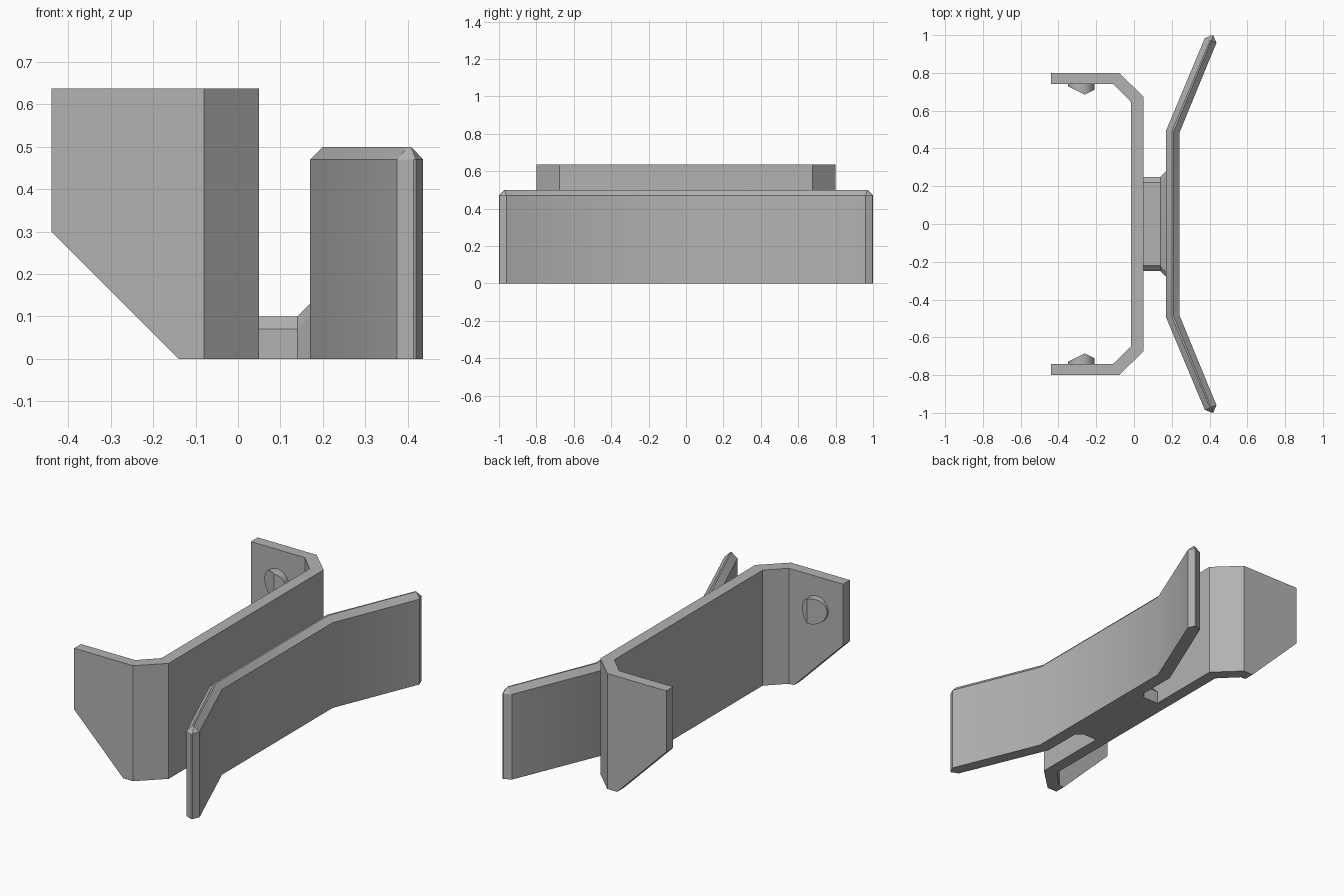
import bpy, bmesh, math
from mathutils import Vector

cube = bpy.data.objects.get("Cube")
if cube:
    bpy.data.objects.remove(cube, do_unlink=True)

grey = bpy.data.materials.new("plain grey")
grey.use_nodes = True
colour = (0.45, 0.45, 0.45, 1)
grey.diffuse_color = colour
grey.node_tree.nodes["Principled BSDF"].inputs["Base Color"].default_value = colour


def finish(name, bm, smooth=None):
    bmesh.ops.recalc_face_normals(bm, faces=bm.faces)
    mesh = bpy.data.meshes.new(name)
    bm.to_mesh(mesh)
    bm.free()
    mesh.materials.append(grey)
    obj = bpy.data.objects.new(name, mesh)
    bpy.context.collection.objects.link(obj)
    if smooth:
        bpy.ops.object.select_all(action="DESELECT")
        bpy.context.view_layer.objects.active = obj
        obj.select_set(True)
        bpy.ops.object.shade_smooth_by_angle(angle=math.radians(smooth))


def prism(half, height):
    """Mirror an open half outline across y and extrude it upwards."""
    bm = bmesh.new()
    # the half runs along one side and back along the other
    cut = len(half) // 2
    a, b = half[:cut], half[cut:]
    flip = lambda pts: [(x, -y) for x, y in reversed(pts)]
    outline = a + b + flip(b) + flip(a)
    face = bm.faces.new([bm.verts.new((x, y, 0)) for x, y in outline])
    top = bmesh.ops.extrude_face_region(bm, geom=[face], use_keep_orig=True)["geom"]
    bmesh.ops.translate(bm, verts=[v for v in top if isinstance(v, bmesh.types.BMVert)],
                        vec=(0, 0, height))
    return bm


def slice_off(bm, point, normal):
    """Remove everything on the normal side of a plane and cap the cut."""
    bmesh.ops.bisect_plane(bm, geom=bm.verts[:] + bm.edges[:] + bm.faces[:],
                           plane_co=point, plane_no=normal, clear_outer=True)
    bmesh.ops.holes_fill(bm, edges=[e for e in bm.edges if e.is_boundary], sides=0)


# C-shaped bracket with its lower arm corners cut away
bm = prism([(-0.015, 0.645), (-0.11, 0.74), (-0.44, 0.74),
            (-0.44, 0.8), (-0.08, 0.8), (0.05, 0.675)], 0.637)
slice_off(bm, (-0.44, 0, 0.3), (-1, 0, -1))
finish("bracket", bm)

# Flared plate, chamfered on the top rim and on the end uprights
height = 0.5
bm = prism([(0.17, 0.495), (0.386, 1.011), (0.448, 0.987), (0.24, 0.482)], height)
rim = []
for e in bm.edges:
    p, q = (v.co for v in e.verts)
    on_top = min(p.z, q.z) > height - 0.01
    end_upright = abs(p.z - q.z) > 0.1 and abs(p.y) > 0.9
    if on_top or end_upright:
        rim.append(e)
bmesh.ops.bevel(bm, geom=rim, offset=0.03, segments=1, affect="EDGES", profile=0.5)
finish("flared_plate", bm, smooth=30)

# Connecting bridge that widens where it meets the plate
bm = bmesh.new()
rings = []
for x, grow in ((0.04, 0), (0.14, 0), (0.17, 0.03), (0.18, 0.03)):
    w, h = 0.25 + grow, 0.1 + grow
    side = [(w, 0), (w, h - 0.03 + grow * 0.4 - grow * 0.4), (w - 0.03, h)]
    section = side + [(-y, z) for y, z in reversed(side)]
    rings.append([bm.verts.new((x, y, z)) for y, z in section])
for r, s in zip(rings, rings[1:]):
    for i in range(len(r)):
        j = (i + 1) % len(r)
        bm.faces.new((r[i], r[j], s[j], s[i]))
bm.faces.new(rings[0])
bm.faces.new(rings[-1])
finish("bridge", bm)

# Round catch on the inside of each arm, ramped to an upright ridge
for name, side in (("back_catch", 1), ("front_catch", -1)):
    bm = bmesh.new()
    bmesh.ops.create_cone(bm, cap_ends=True, segments=32, radius1=0.07,
                          radius2=0.07, depth=0.2)
    for v in bm.verts:
        x, y, z = v.co
        v.co = (x - 0.28, side * (0.65 + z), y + 0.46)
    ridge = Vector((-0.26, side * 0.685, 0))
    slice_off(bm, ridge, (-0.045, -side * 0.09, 0))
    slice_off(bm, ridge, (0.025, -side * 0.05, 0))
    finish(name, bm, smooth=25)
